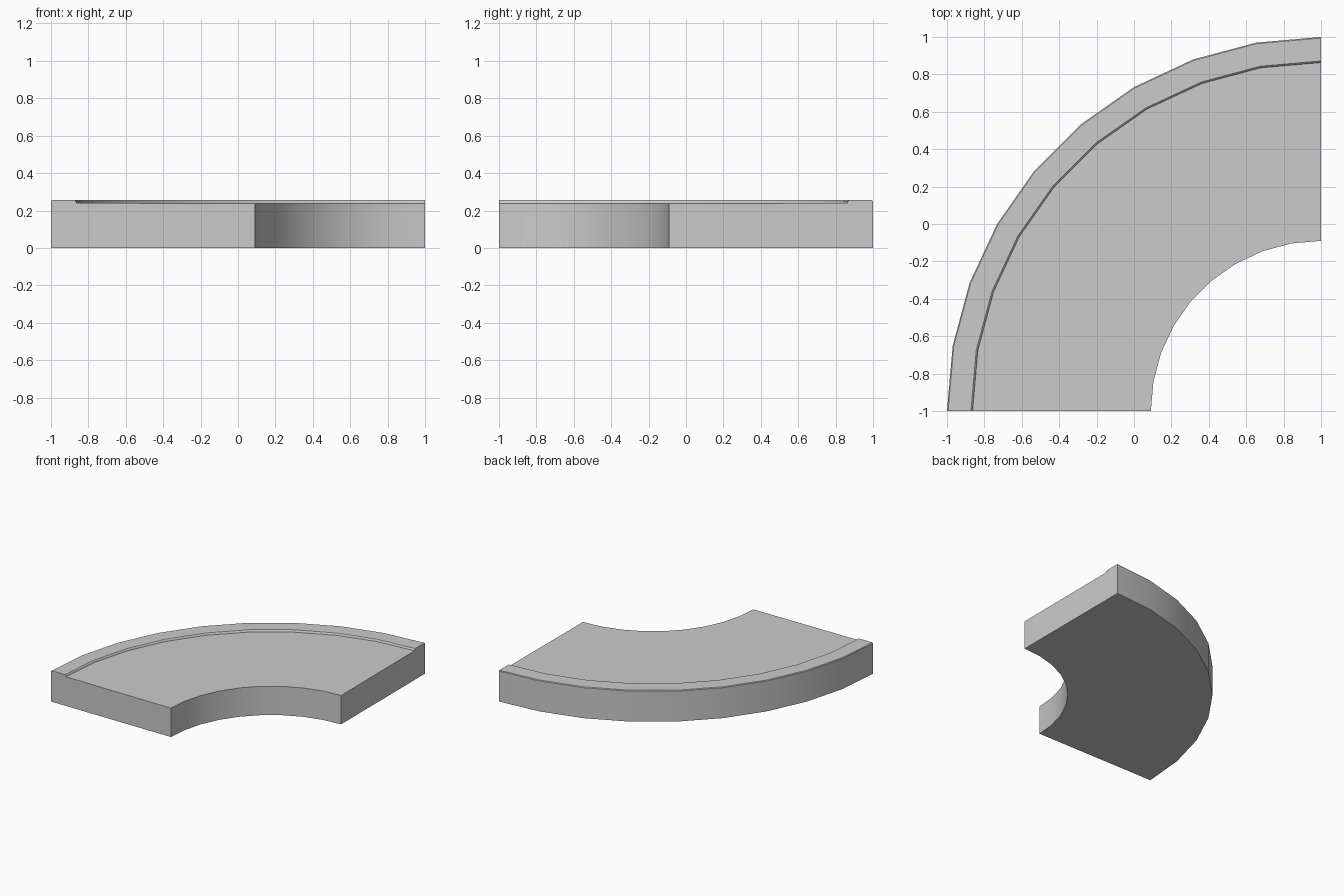
import bpy, bmesh, math

if "Cube" in bpy.data.objects:
    bpy.data.objects.remove(bpy.data.objects["Cube"])

# Quarter-ring slab: cross-section (radius, height) swept 90 degrees about (1, -1)
PROFILE = [(0.91, 0.0), (2.0, 0.0), (2.0, 0.25), (1.994, 0.255),   # base, outer wall, small chamfer
           (1.872, 0.255), (1.867, 0.251), (1.863, 0.24),          # raised curb and its inner step
           (0.91, 0.237)]                                          # road surface
STEPS = 9

bm = bmesh.new()
rings = []
for i in range(STEPS + 1):
    a = math.pi / 2 * i / STEPS
    rings.append([bm.verts.new((1 - r * math.cos(a), -1 + r * math.sin(a), z))
                  for r, z in PROFILE])

# Swept sides
n = len(PROFILE)
for a, b in zip(rings, rings[1:]):
    for j in range(n):
        k = (j + 1) % n
        bm.faces.new((a[j], a[k], b[k], b[j]))

# Flat end caps
bm.faces.new(rings[0])
bm.faces.new(rings[-1])
bmesh.ops.recalc_face_normals(bm, faces=bm.faces)

mesh = bpy.data.meshes.new("curved_slab")
bm.to_mesh(mesh)
bm.free()
slab = bpy.data.objects.new("curved_slab", mesh)
bpy.context.collection.objects.link(slab)

# Smooth curve, sharp edges
bpy.context.view_layer.objects.active = slab
slab.select_set(True)
bpy.ops.object.shade_smooth_by_angle(angle=math.radians(25))
